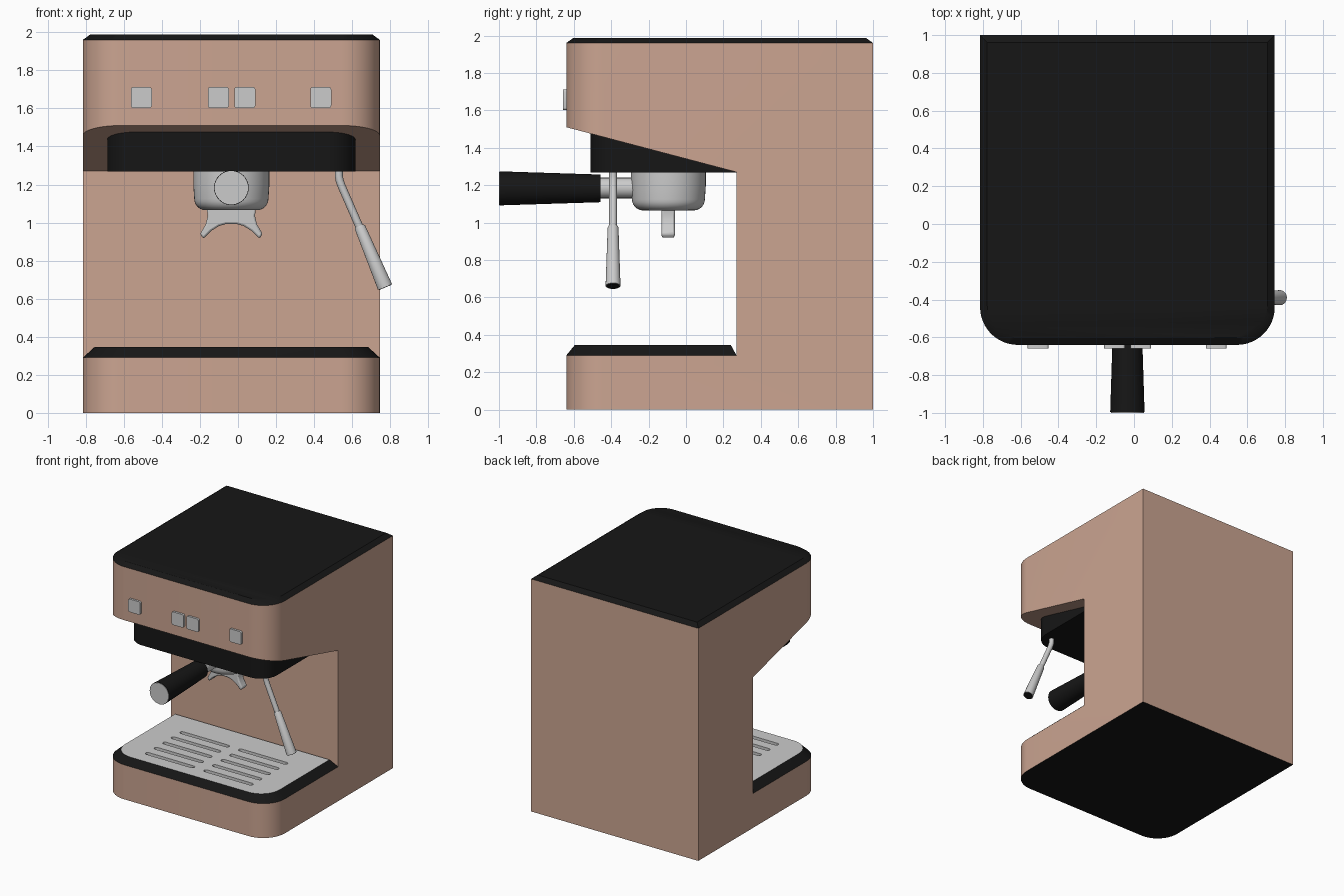
import bpy, bmesh, math
from mathutils import Vector

if "Cube" in bpy.data.objects:
    bpy.data.objects.remove(bpy.data.objects["Cube"])

CX = -0.035                      # machine centre line


def material(name, rgb):
    m = bpy.data.materials.new(name)
    m.diffuse_color = (*rgb, 1)
    m.use_nodes = True
    m.node_tree.nodes["Principled BSDF"].inputs["Base Color"].default_value = m.diffuse_color
    return m


COPPER = material("copper", (0.60, 0.375, 0.285))
BLACK = material("black", (0.008, 0.008, 0.008))


def activate(ob):
    bpy.ops.object.select_all(action='DESELECT')
    bpy.context.view_layer.objects.active = ob
    ob.select_set(True)


def smooth(ob):
    activate(ob)
    bpy.ops.object.shade_smooth_by_angle(angle=math.radians(35))


def loft(name, rings, mat=None, cap_end=True):
    """Skin a list of equal-length closed rings, capped at the ends."""
    bm = bmesh.new()
    vs = [[bm.verts.new(p) for p in ring] for ring in rings]
    n = len(rings[0])
    for a, b in zip(vs, vs[1:]):
        for i in range(n):
            j = (i + 1) % n
            bm.faces.new((a[i], a[j], b[j], b[i]))
    bm.faces.new(vs[0][::-1])
    if cap_end:
        bm.faces.new(vs[-1])
    bmesh.ops.recalc_face_normals(bm, faces=bm.faces)
    me = bpy.data.meshes.new(name)
    bm.to_mesh(me)
    bm.free()
    ob = bpy.data.objects.new(name, me)
    bpy.context.collection.objects.link(ob)
    if mat:
        me.materials.append(mat)
    smooth(ob)
    return ob


def footprint(half, y0, y1, r, z, seg=12):
    """Outline with rounded front corners and square back corners."""
    pts = [(CX + half, y1, z), (CX - half, y1, z)]
    for sx, start in ((-1, 180), (1, 270)):
        for i in range(seg + 1):
            a = math.radians(start + 90 * i / seg)
            pts.append((CX + sx * (half - r) + r * math.cos(a),
                        y0 + r + r * math.sin(a), z))
    return pts


def lathe(name, start, direction, stations, mat=None, n=40):
    """Round part: stations are (distance along axis, radius)."""
    d = Vector(direction).normalized()
    u = d.orthogonal().normalized()
    v = d.cross(u)
    rings = [[Vector(start) + d * t + r * (u * math.cos(k * math.tau / n) + v * math.sin(k * math.tau / n))
              for k in range(n)] for t, r in stations]
    return loft(name, rings, mat)


def slot_ring(x0, x1, y, r, z, seg=6):
    pts = []
    for cx, start in ((x0 + r, 90), (x1 - r, 270)):
        for i in range(seg + 1):
            a = math.radians(start + 180 * i / seg)
            pts.append((cx + r * math.cos(a), y + r * math.sin(a), z))
    return pts


def bevel(ob, width, segments=2):
    m = ob.modifiers.new("bevel", 'BEVEL')
    m.width, m.segments = width, segments
    m.limit_method = 'ANGLE'


def cut(ob, cutter):
    m = ob.modifiers.new("cut", 'BOOLEAN')
    m.operation, m.solver, m.object = 'DIFFERENCE', 'EXACT', cutter
    activate(ob)
    bpy.ops.object.modifier_apply(modifier=m.name)
    bpy.data.objects.remove(cutter)


# Housing: rounded block with the cup bay cut from the front
body = loft("housing", [footprint(0.78, -0.64, 1, 0.2, z) for z in (0, 1.96)], COPPER)
slope = (1.51 - 1.27) / 0.91
bay = [(-0.9, 0.29), (0.27, 0.29), (0.27, 1.27), (-0.9, 1.51 + slope * 0.26)]
cut(body, loft("bay_cutter", [[(x, y, z) for y, z in bay] for x in (-1.2, 1.2)]))
body.data.materials.clear()
body.data.materials.append(COPPER)
body.data.materials.append(BLACK)
for p in body.data.polygons:
    p.material_index = int(p.normal.z < -0.9 and p.center.z < 0.01)
smooth(body)

# Black lid with sloped edge
loft("lid", [footprint(0.78, -0.64, 1, 0.2, 1.96),
             footprint(0.742, -0.602, 0.962, 0.17, 1.988)], BLACK)

# Drip tray: sloped black rim and slotted steel grate
top = (0.72, -0.595, 0.24, 0.17)
loft("tray_rim", [footprint(0.78, -0.64, 0.27, 0.2, 0.29), footprint(*top, 0.345)], BLACK, False)
grate = loft("tray_grate", [footprint(*top, z) for z in (0.3, 0.345)])
for row in range(5):
    for x0 in (-0.5, 0.045):
        y = -0.465 + row * 0.115
        cut(grate, loft("slot_cutter", [slot_ring(CX + x0, CX + x0 + 0.455, y, 0.018, z)
                                        for z in (0.32, 0.4)]))
smooth(grate)

# Black brew head under the sloped overhang, trimmed to stay inside the housing
loft("brew_head", [footprint(0.652, -0.51, 0.29, 0.15, z) for z in (1.268, 1.55)], BLACK)

# Front buttons
for i, x in enumerate((-0.508, -0.103, 0.036, 0.435)):
    h, r = 0.055, 0.012
    ring = []
    for k, (sx, sz) in enumerate(((1, 1), (-1, 1), (-1, -1), (1, -1))):
        for j in range(4):
            a = math.radians(90 * k + 30 * j)
            ring.append((x + sx * (h - r) + r * math.cos(a), 1.657 + sz * (h - r) + r * math.sin(a)))
    loft(f"button_{i + 1}", [[(px, y, pz) for px, pz in ring] for y in (-0.63, -0.658)])

# Filter holder: cup, neck, handle and end cap
cup = [(0, 0.2), (0.08, 0.2)] + [(0.155 + 0.06 * math.sin(a), 0.135 + 0.06 * math.cos(a))
                                 for a in (math.radians(15 * k) for k in range(7))]
lathe("filter_cup", (CX, -0.094, 1.28), (0, 0, -1), cup, n=48)
lathe("filter_neck", (CX, -0.24, 1.185), (0, -1, 0), [(0, 0.055), (0.24, 0.055)])
lathe("filter_handle", (CX, -0.458, 1.183), (0, -1, 0), [(0, 0.074), (0.538, 0.091)], BLACK)
lathe("handle_cap", (CX, -0.99, 1.183), (0, -1, 0), [(0, 0.088), (0.01, 0.088)])

# Twin spout, one half mirrored into a full profile
half = [(0.13, 1.08), (0.124, 1.035), (0.135, 0.99), (0.165, 0.94),
        (0.147, 0.915), (0.105, 0.957), (0.065, 0.982), (0.03, 0.992)]
profile = half + [(-x, z) for x, z in reversed(half)]
spout = loft("twin_spout", [[(CX + x, y, z) for x, z in profile] for y in (-0.13, -0.06)])
bevel(spout, 0.01)

# Steam wand: bent tube, thick grip and dark tip
cu = bpy.data.curves.new("steam_pipe", 'CURVE')
cu.dimensions = '3D'
cu.bevel_depth, cu.bevel_resolution, cu.use_fill_caps = 0.021, 6, True
path = [(0.53, 1.30), (0.53, 1.245), (0.534, 1.222), (0.543, 1.195), (0.65, 0.95)]
sp = cu.splines.new('POLY')
sp.points.add(len(path) - 1)
for p, (x, z) in zip(sp.points, path):
    p.co = (x, -0.39, z, 1)
pipe = bpy.data.objects.new("steam_pipe", cu)
bpy.context.collection.objects.link(pipe)
activate(pipe)
bpy.ops.object.convert(target='MESH')
smooth(bpy.context.object)

a, b = Vector((0.638, -0.39, 0.982)), Vector((0.773, -0.39, 0.66))
L = (b - a).length
lathe("steam_grip", a, b - a, [(0, 0.024), (0.01, 0.029), (L - 0.002, 0.04)], n=32)
lathe("steam_tip", b - (b - a) * 0.02, b - a, [(0, 0.034), (0.02 * L + 0.001, 0.036)], BLACK, n=32)
